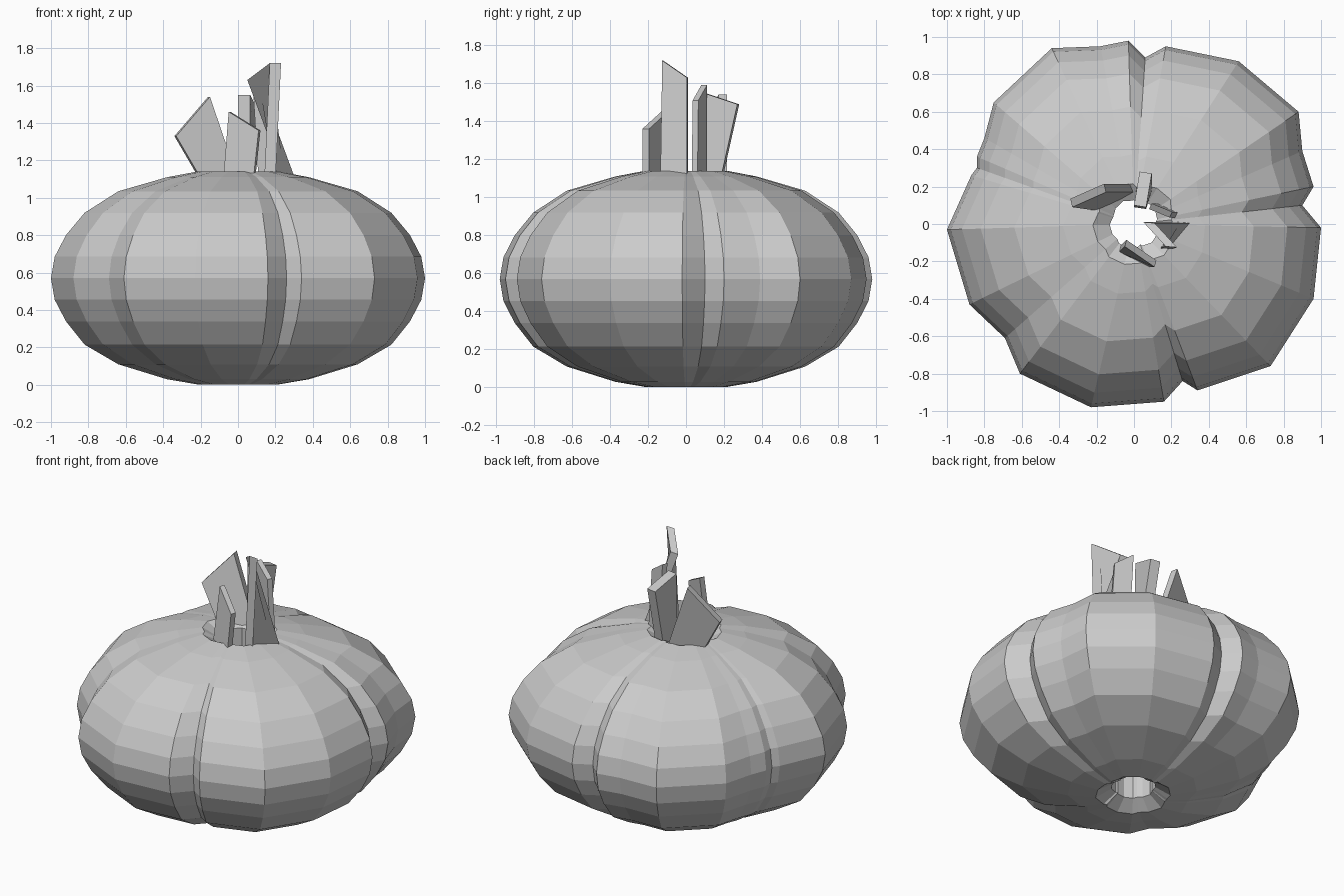
import bpy, bmesh
from mathutils import Vector

# Shared upright profile: (fraction of equator outline, height)
PROFILE = [(0.13, 0.06), (0.22, 0.003), (0.38, 0.03), (0.64, 0.11), (0.82, 0.215),
           (0.92, 0.34), (0.98, 0.455), (1.0, 0.57), (0.98, 0.685), (0.92, 0.80),
           (0.82, 0.92), (0.64, 1.035), (0.38, 1.11), (0.22, 1.14), (0.13, 1.09)]

# Equator outline of each clove, valley to valley
CLOVES = {
    "clove_back_right": [(0.90, 0.10), (0.96, 0.20), (0.90, 0.39), (0.88, 0.60),
                         (0.56, 0.87), (0.17, 0.95), (0.06, 0.89)],
    "clove_back_left": [(0.06, 0.89), (-0.03, 0.98), (-0.18, 0.95), (-0.44, 0.94),
                        (-0.75, 0.65), (-0.80, 0.46), (-0.84, 0.36), (-0.84, 0.30)],
    "clove_left": [(-0.84, 0.30), (-0.87, 0.26), (-1.0, -0.03), (-0.88, -0.43),
                   (-0.69, -0.61)],
    "clove_front": [(-0.69, -0.61), (-0.61, -0.80), (-0.23, -0.98), (0.16, -0.95),
                    (0.26, -0.84)],
    "clove_right": [(0.26, -0.84), (0.34, -0.89), (0.73, -0.76), (0.96, -0.40),
                    (1.0, -0.02), (0.90, 0.10)],
}


def finish(name, bm):
    bmesh.ops.recalc_face_normals(bm, faces=bm.faces[:])
    mesh = bpy.data.meshes.new(name)
    bm.to_mesh(mesh)
    bm.free()
    bpy.context.collection.objects.link(bpy.data.objects.new(name, mesh))


def clove(name, outline):
    """Sweep the closed profile around one clove's outline and cap both ends."""
    bm = bmesh.new()
    cols = [[bm.verts.new((x * s, y * s, z)) for s, z in PROFILE] for x, y in outline]
    n = len(PROFILE)
    for a, b in zip(cols, cols[1:]):
        for i in range(n):
            j = (i + 1) % n
            bm.faces.new((a[i], b[i], b[j], a[j]))
    bm.faces.new(cols[0])
    bm.faces.new(cols[-1][::-1])
    finish(name, bm)


def stem(name, corners, offset):
    """Thin slanted plate: four corners given thickness by an offset."""
    bm = bmesh.new()
    front = [bm.verts.new(c) for c in corners]
    back = [bm.verts.new(Vector(c) + Vector(offset)) for c in corners]
    bm.faces.new(front)
    bm.faces.new(back[::-1])
    for i in range(4):
        j = (i + 1) % 4
        bm.faces.new((front[i], back[i], back[j], front[j]))
    finish(name, bm)


for clove_name, points in CLOVES.items():
    clove(clove_name, points)

# Dry stem remnants, one per clove
stem("stem_left", [(-0.19, 0.07, 1.09), (-0.33, 0.09, 1.33), (-0.15, 0.17, 1.54),
                   (0.00, 0.17, 1.10)], (-0.01, 0.045, 0))
stem("stem_back", [(0.00, 0.09, 1.09), (0.00, 0.10, 1.55), (0.03, 0.28, 1.49),
                   (0.03, 0.19, 1.09)], (0.065, -0.01, 0))
stem("stem_back_right", [(0.11, 0.08, 1.09), (0.08, 0.08, 1.59), (0.19, 0.035, 1.51),
                         (0.22, 0.03, 1.09)], (0.015, 0.03, 0))
stem("stem_right", [(0.25, 0.01, 1.09), (0.05, 0.01, 1.63), (0.17, -0.12, 1.72),
                    (0.14, -0.13, 1.09)], (0.06, -0.005, 0))
stem("stem_front", [(-0.08, -0.15, 1.08), (-0.05, -0.12, 1.46), (0.11, -0.23, 1.36),
                    (0.08, -0.23, 1.08)], (0.01, 0.035, 0))
